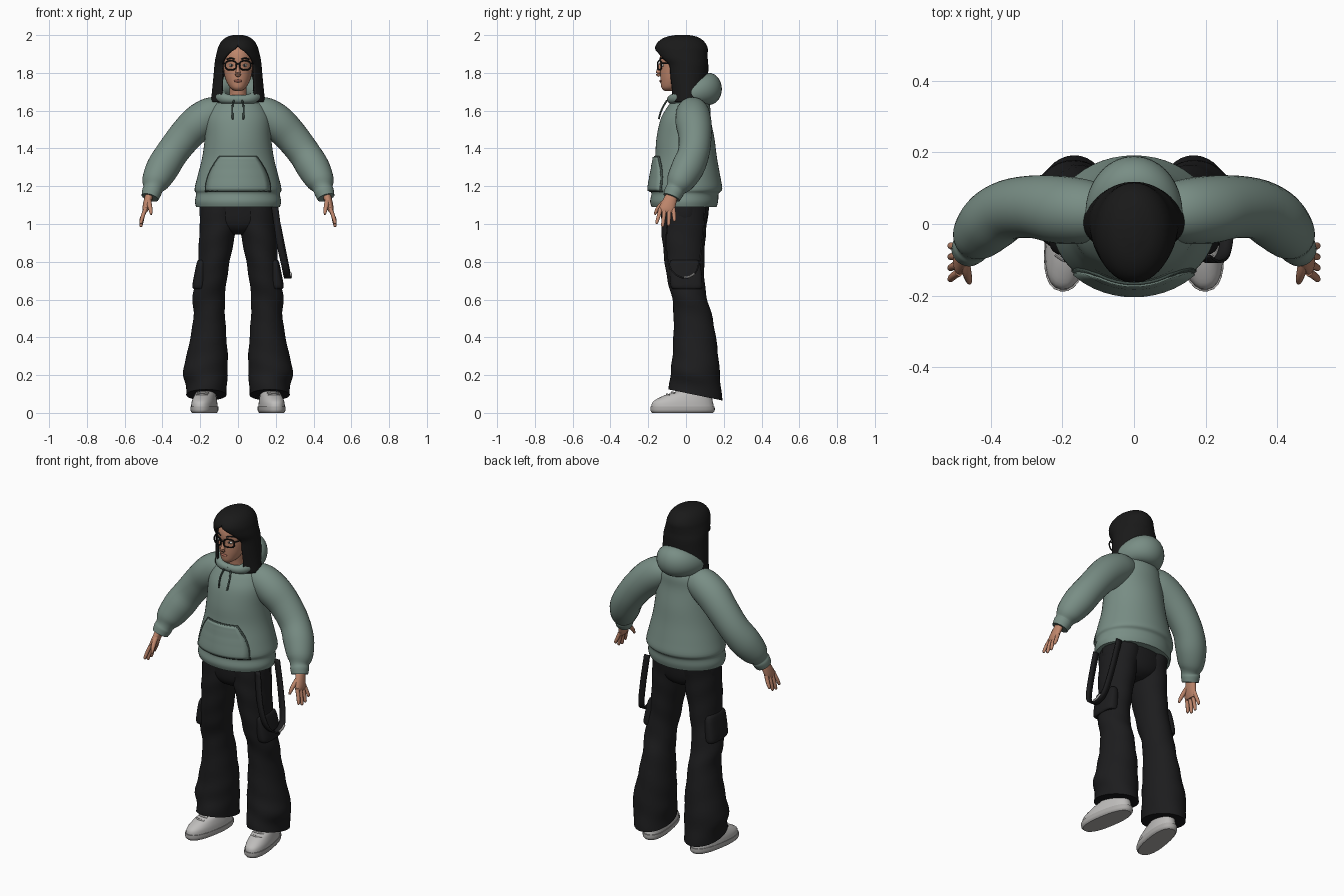
import bpy, bmesh, math
from mathutils import Vector

cube = bpy.data.objects.get("Cube")
if cube:
    bpy.data.objects.remove(cube, do_unlink=True)


def material(name, r, g, b):
    m = bpy.data.materials.new(name)
    m.use_nodes = True
    m.diffuse_color = (r, g, b, 1)
    bsdf = next(n for n in m.node_tree.nodes if n.type == "BSDF_PRINCIPLED")
    bsdf.inputs["Base Color"].default_value = (r, g, b, 1)
    bsdf.inputs["Roughness"].default_value = 0.8
    return m


GREEN = material("sage green", .19, .27, .235)
SEAM = material("dark green seam", .05, .075, .065)
BLACK = material("black cloth", .012, .012, .013)
HAIR = material("black hair", .01, .01, .01)
SKIN = material("skin", .52, .24, .15)
LIP = material("lips", .36, .13, .09)
WHITE = material("eye white", .6, .62, .6)
SHOE = material("light grey", .52, .51, .5)
SOLE = material("sole grey", .42, .41, .4)


def finish(name, bm, mat, thickness=0):
    bmesh.ops.remove_doubles(bm, verts=bm.verts, dist=.0001)
    bmesh.ops.recalc_face_normals(bm, faces=bm.faces)
    mesh = bpy.data.meshes.new(name)
    bm.to_mesh(mesh)
    bm.free()
    mesh.materials.append(mat)
    for p in mesh.polygons:
        p.use_smooth = True
    mesh.set_sharp_from_angle(angle=math.radians(45))
    obj = bpy.data.objects.new(name, mesh)
    bpy.context.collection.objects.link(obj)
    if thickness:
        mod = obj.modifiers.new("Thickness", "SOLIDIFY")
        mod.thickness = thickness
        mod.offset = 0
    return obj


def smooth(rows, k=4):
    """Spline through the given rows of numbers."""
    out = []
    for i in range(len(rows) - 1):
        four = [rows[min(max(i + j, 0), len(rows) - 1)] for j in (-1, 0, 1, 2)]
        for t in (j / k for j in range(k)):
            out.append([.5 * (2*b + (c-a)*t + (2*a - 5*b + 4*c - d)*t*t
                              + (3*b - a - 3*c + d)*t**3) for a, b, c, d in zip(*four)])
    return out + [list(rows[-1])]


def skin_grid(bm, grid, wrap):
    for a, b in zip(grid, grid[1:]):
        for j in range(len(a) if wrap else len(a) - 1):
            k = (j + 1) % len(a)
            bm.faces.new((a[j], a[k], b[k], b[j]))


def loft(name, rows, mat, side=1, n=28, power=2, follow=False, tilt=0, fold=0, k=4):
    """Rows are x, y, z, radius across, radius deep; rings lie flat or follow the path."""
    bm = bmesh.new()
    rows = smooth([(r[0] * side, *r[1:]) for r in rows], k)
    grid = []
    for i, (x, y, z, rx, ry) in enumerate(rows):
        ahead = Vector(rows[min(i + 1, len(rows) - 1)][:3]) - Vector(rows[max(i - 1, 0)][:3])
        turn = ahead.to_track_quat("Z", "Y")
        ring = []
        for j in range(n):
            a = math.tau * j / n
            c, s = math.cos(a), math.sin(a)
            wave = 1 + fold * math.sin(z * 45 + 2 * a * side)
            p = Vector((math.copysign(abs(c) ** (2 / power), c) * rx * wave,
                        math.copysign(abs(s) ** (2 / power), s) * ry * wave, 0))
            if follow:
                p.rotate(turn)
            else:
                p.z = tilt * p.y * max(0, 1 - z / .4)
            ring.append(bm.verts.new(p + Vector((x, y, z))))
        grid.append(ring)
    skin_grid(bm, grid, True)
    bm.faces.new(grid[0])
    bm.faces.new(grid[-1])
    return finish(name, bm, mat)


def tube(name, points, radius, mat, side=1):
    return loft(name, [(*p, radius, radius) for p in points], mat, side, n=8, follow=True)


def ball(name, centre, size, mat):
    bm = bmesh.new()
    bmesh.ops.create_uvsphere(bm, u_segments=16, v_segments=10, radius=1)
    for v in bm.verts:
        v.co = Vector(c + s * w for c, s, w in zip(centre, size, v.co))
    return finish(name, bm, mat)


# Hoodie body
torso = [(0, -.01, 1.09, .222, .172), (0, -.01, 1.12, .228, .18), (0, -.005, 1.16, .222, .178),
         (0, 0, 1.185, .23, .192), (0, 0, 1.25, .215, .182), (0, 0, 1.35, .19, .164),
         (0, -.003, 1.45, .176, .154), (0, -.002, 1.55, .17, .134),
         (0, .012, 1.61, .15, .117), (0, .02, 1.645, .12, .1), (0, .02, 1.668, .08, .08)]
loft("hoodie_body", torso, GREEN, n=48)


# Front pocket, over a slightly larger dark border
def pocket(name, grow, lift, mat):
    bm, grid, count = bmesh.new(), [], 12
    for i in range(count + 1):
        f = i / count
        z = 1.175 - grow + f * (.18 + 2 * grow)
        _, cy, _, rx, ry = min(smooth(torso, 12), key=lambda r: abs(r[2] - z))
        width = .168 - .075 * f ** 2 + grow
        xs = [width * (j / count * 2 - 1) for j in range(count + 1)]
        grid.append([bm.verts.new((x, cy - ry * math.sqrt(1 - (x / rx) ** 2) - lift, z))
                     for x in xs])
    skin_grid(bm, grid, False)
    finish(name, bm, mat, .008)


pocket("pocket_border", .005, .003, SEAM)
pocket("front_pocket", 0, .009, GREEN)

# Hood lying round the neck, thin in front and full behind
hood = []
for i in range(25):
    t = math.tau * i / 24
    b = ((1 - math.cos(t)) / 2) ** 1.4
    hood.append((.094 * math.sin(t), -.08 + .2 * b, 1.66 + .055 * b, .02 + .05 * b, .022 + .063 * b))
loft("hood", hood, GREEN, follow=True, k=2)

# Head and neck
loft("neck", [(0, -.015, 1.62, .05, .05), (0, -.02, 1.68, .046, .046), (0, -.03, 1.76, .046, .05)], SKIN)
loft("head", [(0, -.088, 1.705, .018, .026), (0, -.077, 1.722, .042, .053), (0, -.055, 1.76, .064, .08),
              (0, -.045, 1.8, .074, .092), (0, -.04, 1.84, .079, .097), (0, -.035, 1.88, .08, .104),
              (0, -.03, 1.92, .073, .098), (0, -.03, 1.96, .04, .06)], SKIN)
loft("nose", [(0, -.132, 1.852, .007, .008), (0, -.143, 1.82, .009, .01),
              (0, -.147, 1.795, .015, .013), (0, -.14, 1.783, .012, .006)], SKIN, n=12, follow=True)
ball("lips", (0, -.134, 1.757), (.022, .007, .007), LIP)

# Hair: a shell with a front opening that widens below the parting
bm, grid, columns = bmesh.new(), [], 44
for z, cy, rx, ry, gap in smooth([
        (1.645, .005, .138, .088, .62), (1.7, .008, .133, .1, .68), (1.78, .004, .125, .108, .7),
        (1.84, 0, .12, .113, .72), (1.875, -.015, .115, .125, .63), (1.905, -.022, .108, .132, .42),
        (1.935, -.025, .1, .134, .04), (1.965, -.025, .083, .115, 0), (1.986, -.022, .056, .08, 0),
        (1.996, -.02, .02, .03, 0)]):
    gap = max(gap, 0)
    angles = [gap + (math.tau - 2 * gap) * j / columns for j in range(columns + 1)]
    grid.append([bm.verts.new((rx * math.sin(a), cy - ry * math.cos(a), z)) for a in angles])
skin_grid(bm, grid, False)
bm.faces.new(grid[-1][:-1])
finish("hair", bm, HAIR, .01)

# Glasses bridge, and hips
tube("glasses_bridge", [(-.01, -.148, 1.845), (0, -.151, 1.848), (.01, -.148, 1.845)], .004, HAIR)
loft("hips", [(0, -.005, 1.13, .2, .13), (0, -.008, 1.02, .198, .122), (0, -.008, .97, .13, .1),
              (0, -.008, .945, .06, .06)], BLACK)

for side, label in ((1, "left_"), (-1, "right_")):
    # Eyes, brows and glasses
    ball(label + "eye", (side * .034, -.123, 1.84), (.015, .01, .008), WHITE)
    ball(label + "iris", (side * .034, -.13, 1.84), (.006, .005, .006), HAIR)
    tube(label + "brow", [(.018, -.138, 1.872), (.038, -.13, 1.878), (.058, -.11, 1.872)], .004, HAIR, side)
    rim = []
    for i in range(25):
        a = math.tau * i / 24
        x = .029 * math.copysign(abs(math.cos(a)) ** .75, math.cos(a))
        z = .024 * math.copysign(abs(math.sin(a)) ** .75, math.sin(a))
        rim.append((.038 + x, -.14 + .35 * x, 1.84 + z))
    tube(label + "glasses_rim", rim, .004, HAIR, side)
    tube(label + "glasses_temple", [(.066, -.13, 1.85), (.08, -.09, 1.85), (.088, -.03, 1.845)], .004, HAIR, side)

    # Drawstring
    tube(label + "drawstring", [(.022, -.1, 1.655), (.03, -.122, 1.62), (.03, -.136, 1.585), (.028, -.144, 1.555)],
         .005, SEAM, side)

    # Sleeve gathered into a cuff
    loft(label + "sleeve", [(.08, .03, 1.595, .075, .075), (.14, .035, 1.58, .09, .092), (.21, .04, 1.535, .095, .096),
                            (.28, .048, 1.465, .088, .09), (.35, .04, 1.375, .084, .086),
                            (.4, .008, 1.295, .085, .088), (.437, -.032, 1.225, .072, .074),
                            (.45, -.055, 1.187, .052, .052), (.457, -.064, 1.168, .052, .052),
                            (.466, -.076, 1.14, .046, .046)], GREEN, side, follow=True)

    # Hand
    loft(label + "palm", [(.465, -.072, 1.17, .022, .027), (.476, -.085, 1.13, .022, .037),
                          (.488, -.1, 1.085, .018, .042), (.493, -.102, 1.06, .011, .036)], SKIN, side, n=16)
    for i, tip in enumerate((1.0, .985, .99, 1.012)):
        y = -.134 + .022 * i
        loft(label + "finger_%d" % (i + 1), [(.488, y, 1.085, .011, .012), (.503, y - .01 + .005 * i, 1.045, .011, .011),
                                             (.513, y - .02 + .009 * i, tip + .01, .009, .009),
                                             (.513, y - .021 + .009 * i, tip, .004, .004)], SKIN, side, n=10)
    loft(label + "thumb", [(.474, -.1, 1.13, .014, .014), (.468, -.133, 1.1, .013, .013),
                           (.462, -.156, 1.07, .01, .01), (.46, -.165, 1.05, .005, .005)],
         SKIN, side, n=10, follow=True)

    # Wide trouser leg with a hem that drops at the back
    loft(label + "trouser_leg", [(.097, -.003, 1.12, .1, .128), (.1, -.01, 1.02, .1, .122), (.112, -.012, .93, .094, .115),
                                 (.128, -.008, .8, .084, .105), (.143, 0, .7, .083, .098),
                                 (.155, .018, .61, .086, .092), (.152, .038, .5, .084, .103),
                                 (.162, .05, .32, .106, .12), (.173, .05, .22, .119, .128),
                                 (.168, .05, .15, .108, .137), (.168, .05, .095, .108, .14)],
         BLACK, side, n=36, tilt=-.27, fold=.018)
    loft(label + "cargo_pocket", [(.185, -.008, .81, .02, .05), (.19, -.006, .795, .028, .08),
                                  (.205, .002, .68, .036, .085), (.205, .006, .655, .03, .075)],
         BLACK, side, power=3)

    # Shoe, turned slightly outward
    parts = [loft(label + "sole", [(0, 0, 0, .058, .163), (0, 0, .012, .066, .172), (0, 0, .034, .066, .172)],
                  SOLE, power=2.4),
             loft(label + "shoe_upper", [(0, 0, .03, .064, .168), (0, .002, .06, .061, .16), (0, .025, .09, .054, .13),
                                         (0, .062, .12, .046, .088), (0, .07, .17, .043, .07)],
                  SHOE, power=2.3)]
    for i in range(3):
        y, z = -.085 + .026 * i, .094 + .011 * i
        parts.append(tube(label + "lace_%d" % (i + 1), [(-.03, y + .012, z), (0, y, z + .004), (.03, y + .012, z)],
                          .005, SOLE))
    for part in parts:
        part.location = (side * .178, -.018, 0)
        part.rotation_euler.z = side * .16

# Hanging strap on the left hip, with a small buckle
bm = bmesh.new()
path = smooth([(.195, -.09, 1.09), (.222, -.105, .9), (.25, -.085, .77), (.262, -.015, .715),
               (.258, .055, .75), (.228, .085, .9), (.19, .1, 1.09)], 6)
skin_grid(bm, [[bm.verts.new((x + w, y, z)) for w in (-.018, .018)] for x, y, z in path], False)
finish("hip_strap", bm, BLACK, .008)
tube("strap_buckle", [(.281, -.01, .718), (.281, .02, .722), (.279, .045, .738)], .006, SHOE)
